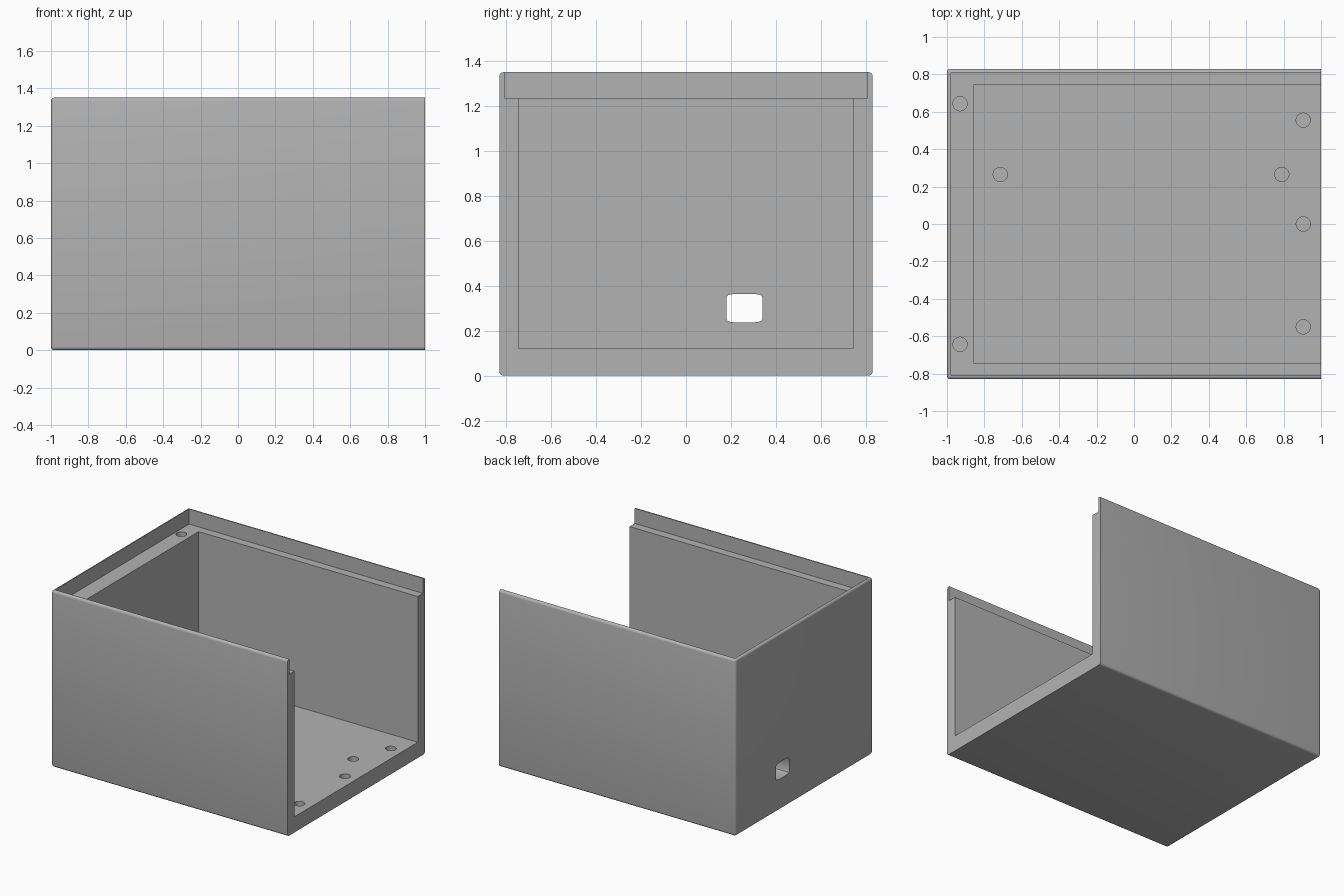
import bpy
import bmesh
import math
from mathutils import Matrix, Vector

default = bpy.data.objects.get("Cube")
if default:
    bpy.data.objects.remove(default, do_unlink=True)

HALF_Y, TOP, FLOOR, LEDGE = 0.83, 1.35, 0.12, 1.235

grey = bpy.data.materials.new("light_grey")
grey.use_nodes = True
colour = (0.45, 0.45, 0.45, 1)
grey.diffuse_color = colour
grey.node_tree.nodes["Principled BSDF"].inputs["Base Color"].default_value = colour


def add_object(name, bm):
    bmesh.ops.recalc_face_normals(bm, faces=bm.faces)
    mesh = bpy.data.meshes.new(name)
    bm.to_mesh(mesh)
    bm.free()
    mesh.materials.append(grey)
    obj = bpy.data.objects.new(name, mesh)
    bpy.context.collection.objects.link(obj)
    return obj


def box(low, high):
    low, high = Vector(low), Vector(high)
    bm = bmesh.new()
    bmesh.ops.create_cube(bm, size=1, matrix=Matrix.Translation((low + high) / 2)
                          @ Matrix.Diagonal((high - low).to_4d()))
    return bm


def cut(body, bm):
    cutter = add_object("cutter", bm)
    cutter.hide_render = True
    mod = body.modifiers.new("cut", "BOOLEAN")
    mod.operation, mod.solver, mod.object = "DIFFERENCE", "EXACT", cutter
    bpy.context.view_layer.objects.active = body
    bpy.ops.object.modifier_apply(modifier=mod.name)
    bpy.data.objects.remove(cutter, do_unlink=True)


def drill(body, x, y, top, depth):
    bm = bmesh.new()
    bmesh.ops.create_cone(bm, cap_ends=True, segments=40, radius1=0.038, radius2=0.038,
                          depth=depth + 0.02,
                          matrix=Matrix.Translation((x, y, top + 0.01 - depth / 2)))
    cut(body, bm)


# Solid block, rounded on every outer edge except around the open end
bm = box((-1, -HALF_Y, 0), (1, HALF_Y, TOP))
edges = [e for e in bm.edges if any(v.co.x < 0 for v in e.verts)]
bmesh.ops.bevel(bm, geom=edges, offset=0.018, segments=4, profile=0.5, affect="EDGES")
body = add_object("enclosure_body", bm)

# Main cavity and the lid recess, both open at +x
cut(body, box((-0.855, -0.745, FLOOR), (1.2, 0.745, TOP + 0.2)))
cut(body, box((-0.98, -0.808, LEDGE), (1.2, 0.808, TOP + 0.2)))

# Screw holes in the ledge and the floor
for y in (-0.643, 0.643):
    drill(body, -0.93, y, LEDGE, 0.2)
for x, y in ((-0.715, 0.265), (0.79, 0.265), (0.905, 0.555), (0.905, 0), (0.905, -0.55)):
    drill(body, x, y, FLOOR, 0.08)

# Cable port through the closed end wall, with slightly bowed top and bottom
quarter = [(0.08, 0.049), (0.076, 0.056), (0.066, 0.06), (0.04, 0.064)]
outline = (quarter + [(-a, b) for a, b in reversed(quarter)]
           + [(-a, -b) for a, b in quarter] + [(a, -b) for a, b in reversed(quarter)])
bm = bmesh.new()
face = bm.faces.new([bm.verts.new((-1.1, 0.26 + a, 0.3 + b)) for a, b in outline])
side = bmesh.ops.extrude_face_region(bm, geom=[face])["geom"]
bmesh.ops.translate(bm, vec=(0.3, 0, 0),
                    verts=[g for g in side if isinstance(g, bmesh.types.BMVert)])
cut(body, bm)

# Smooth the rounded edges and hole walls, keep corners crisp
bpy.ops.object.select_all(action="DESELECT")
body.select_set(True)
bpy.context.view_layer.objects.active = body
bpy.ops.object.shade_smooth_by_angle(angle=math.radians(30))
